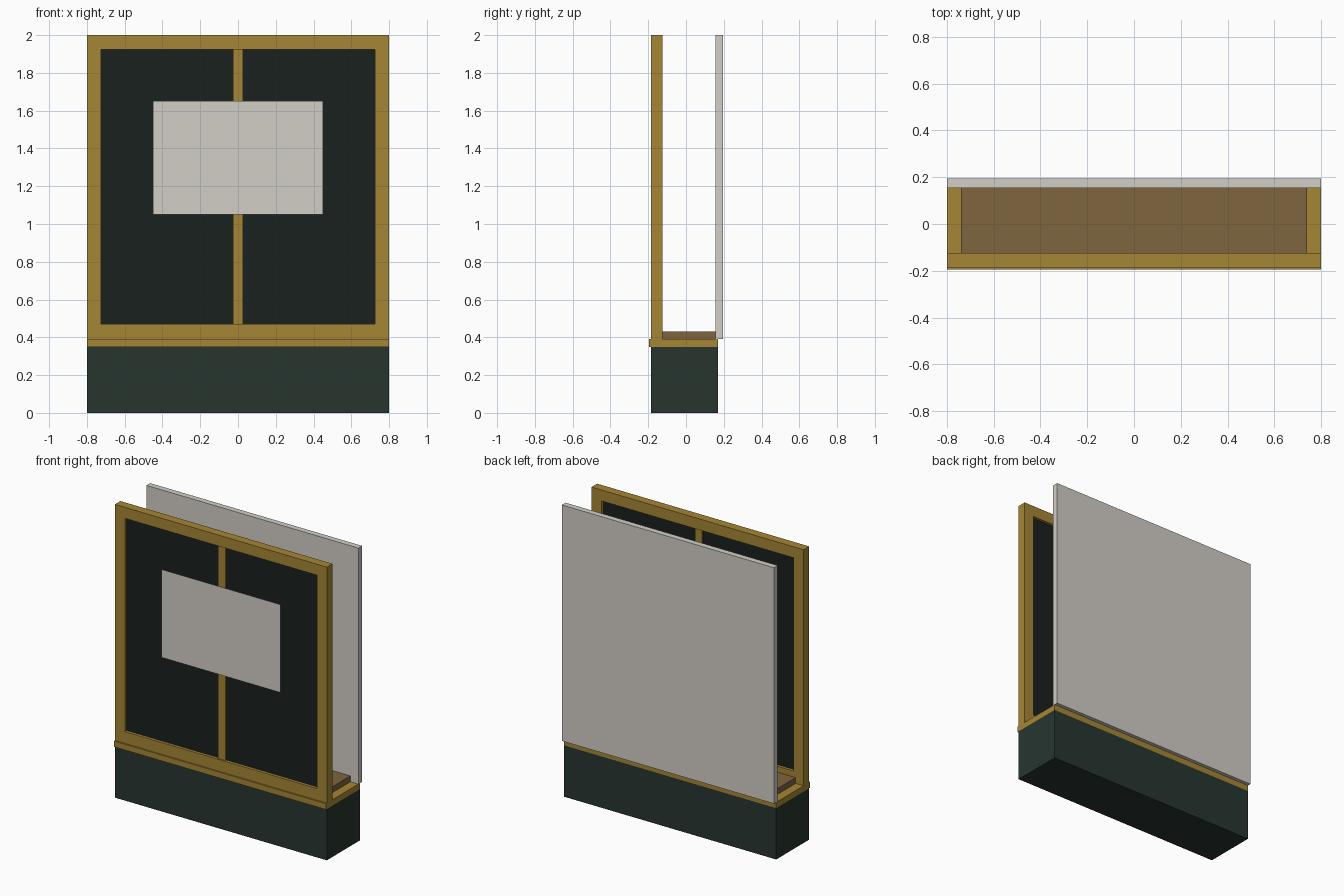
import bpy, bmesh

if "Cube" in bpy.data.objects:
    bpy.data.objects.remove(bpy.data.objects["Cube"])


def material(name, rgb):
    m = bpy.data.materials.new(name)
    m.diffuse_color = (*rgb, 1)
    m.use_nodes = True
    m.node_tree.nodes["Principled BSDF"].inputs["Base Color"].default_value = m.diffuse_color
    return m


GOLD = material("gold", (0.38, 0.24, 0.035))
GREEN = material("dark_green", (0.02, 0.036, 0.028))
GLASS = material("dark_glass", (0.01, 0.015, 0.013))
CREAM = material("cream", (0.65, 0.62, 0.57))
WOOD = material("wood", (0.21, 0.13, 0.05))


def box(name, x, y, z, mat):
    """Box spanning the (min, max) pairs x, y, z."""
    bm = bmesh.new()
    bmesh.ops.create_cube(bm, size=1)
    for v in bm.verts:
        v.co = [(r[0] + r[1]) / 2 + c * (r[1] - r[0]) for c, r in zip(v.co, (x, y, z))]
    me = bpy.data.meshes.new(name)
    bm.to_mesh(me)
    bm.free()
    me.materials.append(mat)
    ob = bpy.data.objects.new(name, me)
    bpy.context.collection.objects.link(ob)
    return ob


W = 0.8                      # half width
FRAME_Y = (-0.185, -0.125)   # window frame depth

# Plinth and sill
box("plinth", (-W, W), (-0.185, 0.17), (0, 0.35), GREEN)
box("sill", (-W, W), (-0.195, 0.17), (0.35, 0.39), GOLD)

# Window frame
for side, x in (("left", (-W, -0.725)), ("right", (0.725, W))):
    box(side + "_stile", x, FRAME_Y, (0.39, 2), GOLD)
for end, z in (("bottom", (0.39, 0.47)), ("top", (1.925, 2))):
    box(end + "_rail", (-0.725, 0.725), FRAME_Y, z, GOLD)
box("mullion", (-0.0275, 0.0275), (-0.175, -0.135), (0.47, 1.925), GOLD)

# Glass, set back in the frame
box("glass", (-0.725, 0.725), (-0.165, -0.145), (0.47, 1.925), GLASS)

# Thin blank sign on the window
box("sign", (-0.45, 0.45), (-0.184, -0.182), (1.05, 1.65), CREAM)

# Display floor and back wall
box("display_floor", (-0.74, 0.74), (-0.125, 0.155), (0.39, 0.43), WOOD)
box("back_wall", (-W, W), (0.155, 0.195), (0.39, 2), CREAM)
